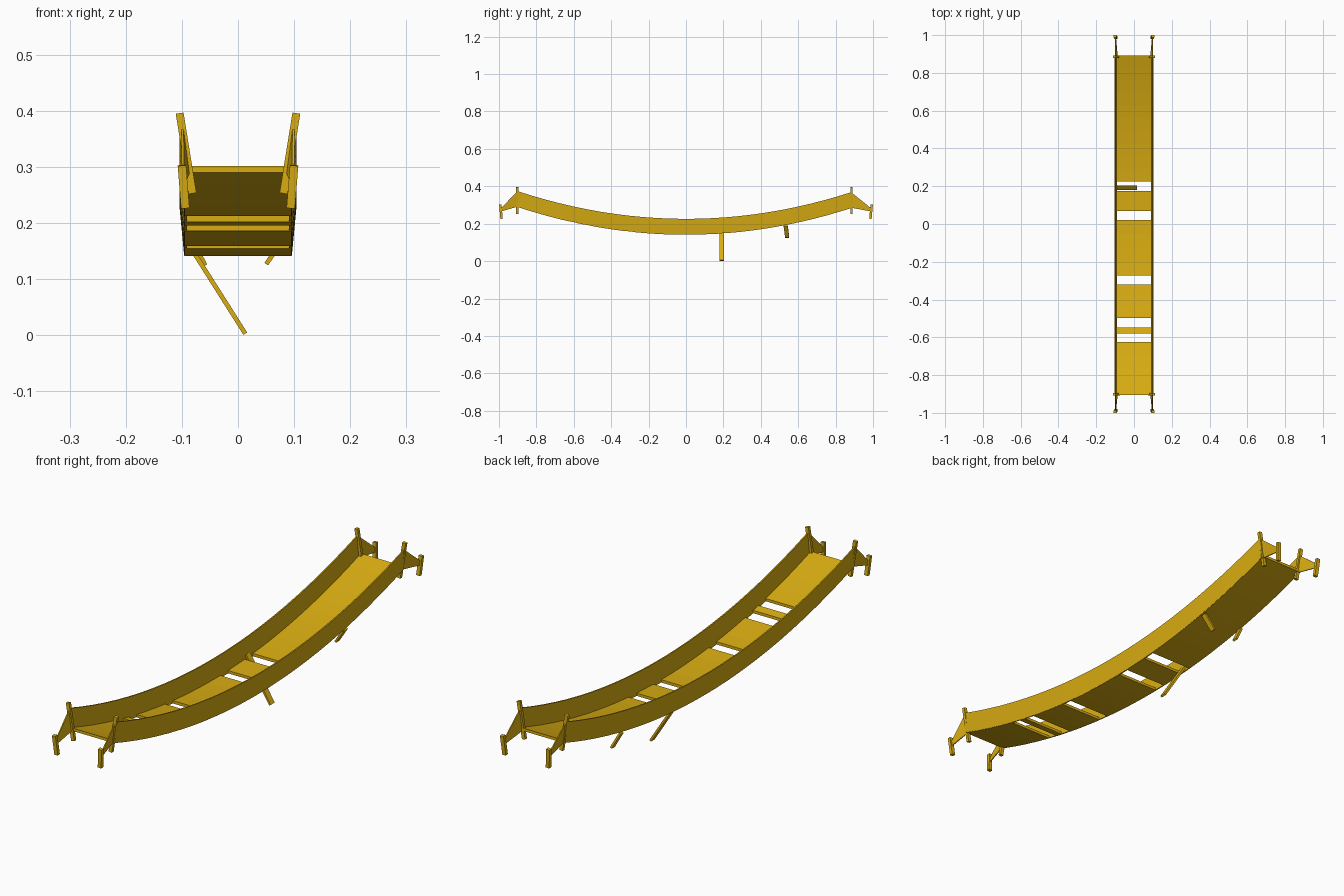
import bpy, bmesh
from mathutils import Vector

if "Cube" in bpy.data.objects:
    bpy.data.objects.remove(bpy.data.objects["Cube"])

mat = bpy.data.materials.new("golden yellow")
mat.diffuse_color = (0.70, 0.42, 0.006, 1)
mat.use_nodes = True
mat.node_tree.nodes["Principled BSDF"].inputs["Base Color"].default_value = mat.diffuse_color


def make(name, verts, faces):
    me = bpy.data.meshes.new(name)
    me.from_pydata(verts, [], faces)
    bm = bmesh.new()
    bm.from_mesh(me)
    bmesh.ops.recalc_face_normals(bm, faces=bm.faces)
    bm.to_mesh(me)
    bm.free()
    me.materials.append(mat)
    ob = bpy.data.objects.new(name, me)
    bpy.context.collection.objects.link(ob)
    return ob


def loft(name, sections):
    """Skin a list of four-point sections and cap the ends."""
    verts = [p for s in sections for p in s]
    faces = [(0, 1, 2, 3), tuple(len(verts) - 4 + k for k in range(4))]
    for i in range(len(sections) - 1):
        for k in range(4):
            a, b = i * 4 + k, i * 4 + (k + 1) % 4
            faces.append((a, b, b + 4, a + 4))
    return make(name, verts, faces)


def bar(name, p, q, wx, wy):
    """Rectangular bar from p to q; wx lies in the xz plane, wy along y."""
    p, q = Vector(p), Vector(q)
    d = (q - p).normalized()
    u = Vector((0, 1, 0)).cross(d).normalized() * wx / 2
    v = d.cross(u).normalized() * wy / 2
    return loft(name, [[c + u + v, c - u + v, c - u - v, c + u - v] for c in (p, q)])


def sag(y):
    return 0.142 + 0.148 * (y / 0.9) ** 2


Y0, Y1 = -0.902, 0.885
N = 24
T = 0.005

# sagging, outward-leaning side walls
for s, side in ((-1, "left"), (1, "right")):
    secs = []
    for i in range(N + 1):
        y = Y0 + (Y1 - Y0) * i / N
        z = sag(y)
        secs.append([(s * 0.096, y, z), (s * 0.104, y, z + 0.084),
                     (s * (0.104 - T), y, z + 0.084), (s * (0.096 - T), y, z)])
    loft(side + "_wall", secs)

    # posts and tapering end panels
    for e, ye, end in ((-1, Y0, "front"), (1, Y1, "back")):
        bar(f"{end}_{side}_tall_post", (s * 0.081, ye, 0.253), (s * 0.104, ye, 0.396), 0.014, 0.012)
        bar(f"{end}_{side}_short_post", (s * 0.094, e * 0.986, 0.227),
            (s * 0.100, e * 0.993, 0.303), 0.015, 0.013)
        z = sag(ye)
        loft(f"{end}_{side}_end_panel", [
            [(s * 0.090, ye, z), (s * 0.101, ye, z + 0.082),
             (s * 0.097, ye, z + 0.082), (s * 0.086, ye, z)],
            [(s * 0.099, e * 0.988, 0.266), (s * 0.100, e * 0.988, 0.284),
             (s * 0.096, e * 0.988, 0.284), (s * 0.095, e * 0.988, 0.266)]])

# deck runs separated by missing planks
runs = [(-0.905, -0.625), (-0.58, -0.547), (-0.497, -0.32), (-0.272, 0.022),
        (0.07, 0.174), (0.224, 0.893)]
for n, (a, b) in enumerate(runs):
    k = max(1, round((b - a) / 0.07))
    secs = []
    for i in range(k + 1):
        y = a + (b - a) * i / k
        z = sag(y) - 0.001
        secs.append([(-0.095, y, z), (0.095, y, z), (0.095, y, z + 0.011), (-0.095, y, z + 0.011)])
    loft(f"deck_run_{n + 1}", secs)

# broken planks hanging below the deck
bar("long_hanging_plank", (-0.094, 0.192, 0.172), (0.013, 0.192, 0.003), 0.008, 0.025)
bar("left_broken_plank", (-0.092, 0.533, 0.188), (-0.059, 0.541, 0.126), 0.008, 0.022)
bar("right_broken_plank", (0.092, 0.533, 0.188), (0.051, 0.541, 0.128), 0.008, 0.022)
